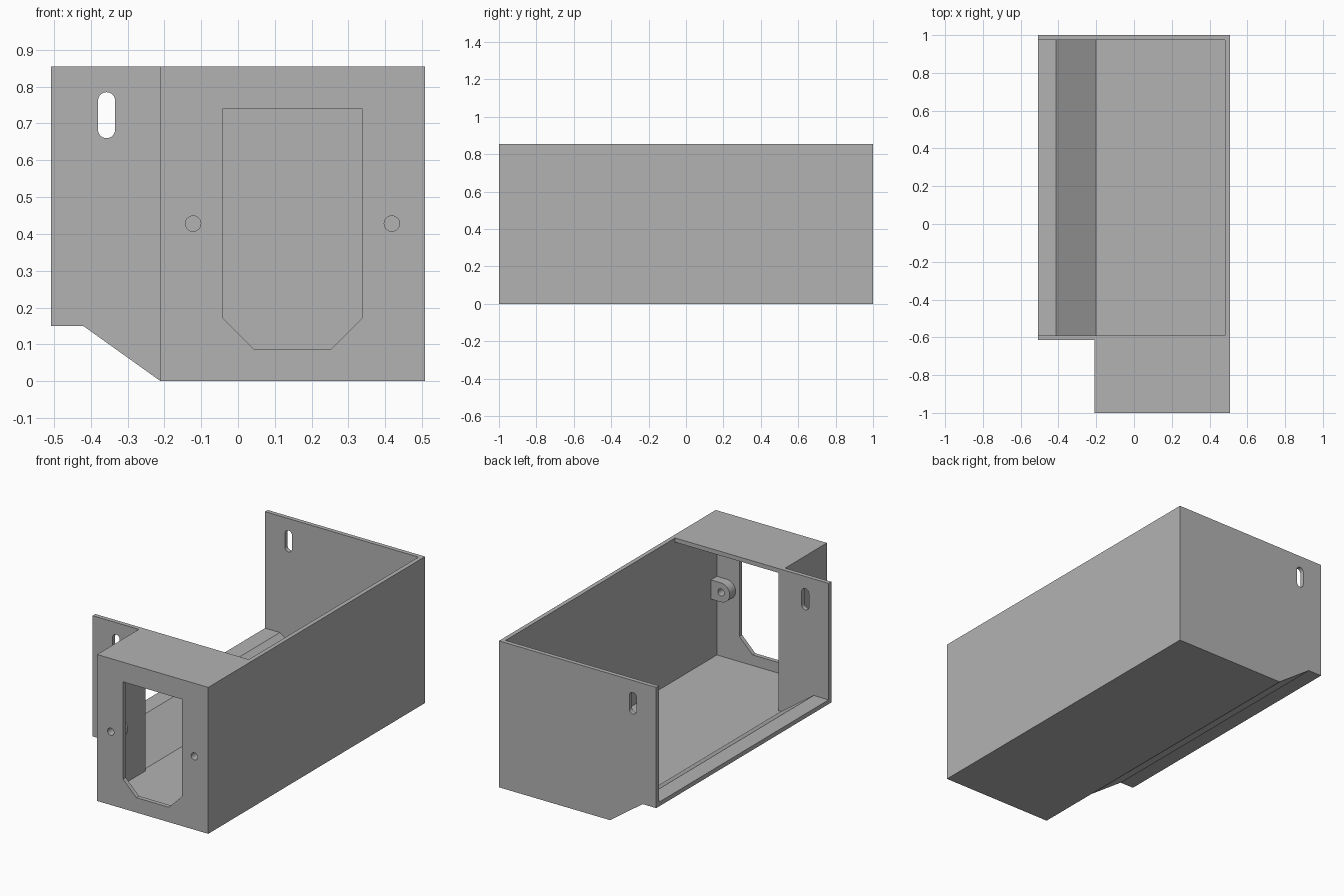
import bpy
import bmesh
import math
from mathutils import Vector

default = bpy.data.objects.get("Cube")
if default:
    bpy.data.objects.remove(default, do_unlink=True)

T = 0.025                      # wall thickness
X0, X1, H = -0.508, 0.508, 0.855
STEP = -0.21                   # left edge of the front housing
FRONT_WALL = -0.615            # outer face of the mounting wall

grey = bpy.data.materials.new("plain grey")
grey.use_nodes = True
grey.diffuse_color = (0.45, 0.45, 0.45, 1)
grey.node_tree.nodes["Principled BSDF"].inputs["Base Color"].default_value = grey.diffuse_color


def prism(name, profile, y0, y1):
    """Extrude an XZ outline from y0 to y1."""
    bm = bmesh.new()
    face = bm.faces.new([bm.verts.new((x, y0, z)) for x, z in profile])
    new = bmesh.ops.extrude_face_region(bm, geom=[face])["geom"]
    verts = [v for v in new if isinstance(v, bmesh.types.BMVert)]
    bmesh.ops.translate(bm, verts=verts, vec=Vector((0, y1 - y0, 0)))
    bmesh.ops.recalc_face_normals(bm, faces=bm.faces)
    mesh = bpy.data.meshes.new(name)
    bm.to_mesh(mesh)
    bm.free()
    mesh.materials.append(grey)
    obj = bpy.data.objects.new(name, mesh)
    bpy.context.collection.objects.link(obj)
    return obj


def rect(xa, xb, za, zb):
    return [(xa, za), (xb, za), (xb, zb), (xa, zb)]


def arc(cx, cz, r, start, end, steps=16):
    return [(cx + r * math.cos(math.radians(start + (end - start) * i / steps)),
             cz + r * math.sin(math.radians(start + (end - start) * i / steps)))
            for i in range(steps + 1)]


def combine(target, tool, operation):
    mod = target.modifiers.new(operation.lower(), "BOOLEAN")
    mod.operation = operation
    mod.solver = "EXACT"
    mod.object = tool
    bpy.context.view_layer.objects.active = target
    bpy.ops.object.modifier_apply(modifier=mod.name)
    bpy.data.objects.remove(tool, do_unlink=True)


# Outer shape: tray with a sloped lower edge, plus the front housing
shell = prism("enclosure", [(X0, 0.15), (-0.42, 0.15), (STEP, 0), (X1, 0), (X1, H), (X0, H)],
              FRONT_WALL, 1)
combine(shell, prism("housing", rect(STEP, X1, 0, H), -1, FRONT_WALL + 0.01), "UNION")

# Tray cavity, open at the top and along one side
combine(shell, prism("tray_cavity", [(-0.8, 0.15 + T), (-0.412, 0.15 + T), (STEP + 0.008, T),
                                     (X1 - T, T), (X1 - T, 1.1), (-0.8, 1.1)],
                     FRONT_WALL + T, 1 - T), "DIFFERENCE")

# Housing cavity, open to the tray
combine(shell, prism("housing_cavity", rect(STEP + T, X1 - T, T, H - T), -1 + T, -0.5),
        "DIFFERENCE")

# Socket opening with chamfered lower corners
combine(shell, prism("socket_opening", [(-0.042, 0.172), (0.043, 0.087), (0.253, 0.087),
                                        (0.338, 0.172), (0.338, 0.74), (-0.042, 0.74)],
                     -1.1, -0.95), "DIFFERENCE")

# Mounting slots through the front and back walls
slot = arc(-0.357, 0.762, 0.023, 0, 180) + arc(-0.357, 0.683, 0.023, 180, 360)
combine(shell, prism("mounting_slots", slot, -0.7, 1.1), "DIFFERENCE")

# Screw bosses reaching to the housing side walls, then their holes
R, ZB = 0.056, 0.428
for cx, wall, side in ((0.418, X1 - T + 0.01, 1), (-0.122, STEP + T - 0.01, -1)):
    outline = [(wall, ZB - R)] + arc(cx, ZB, R, -90, -90 - 180 * side) + [(wall, ZB + R)]
    combine(shell, prism("screw_boss", outline, -0.985, -0.92), "UNION")
    combine(shell, prism("screw_hole", arc(cx, ZB, 0.021, 0, 345, 23), -1.1, -0.9), "DIFFERENCE")

# Crisp flat walls with smooth rounded holes
bpy.ops.object.select_all(action="DESELECT")
shell.select_set(True)
bpy.context.view_layer.objects.active = shell
bpy.ops.object.shade_smooth_by_angle(angle=math.radians(30))
